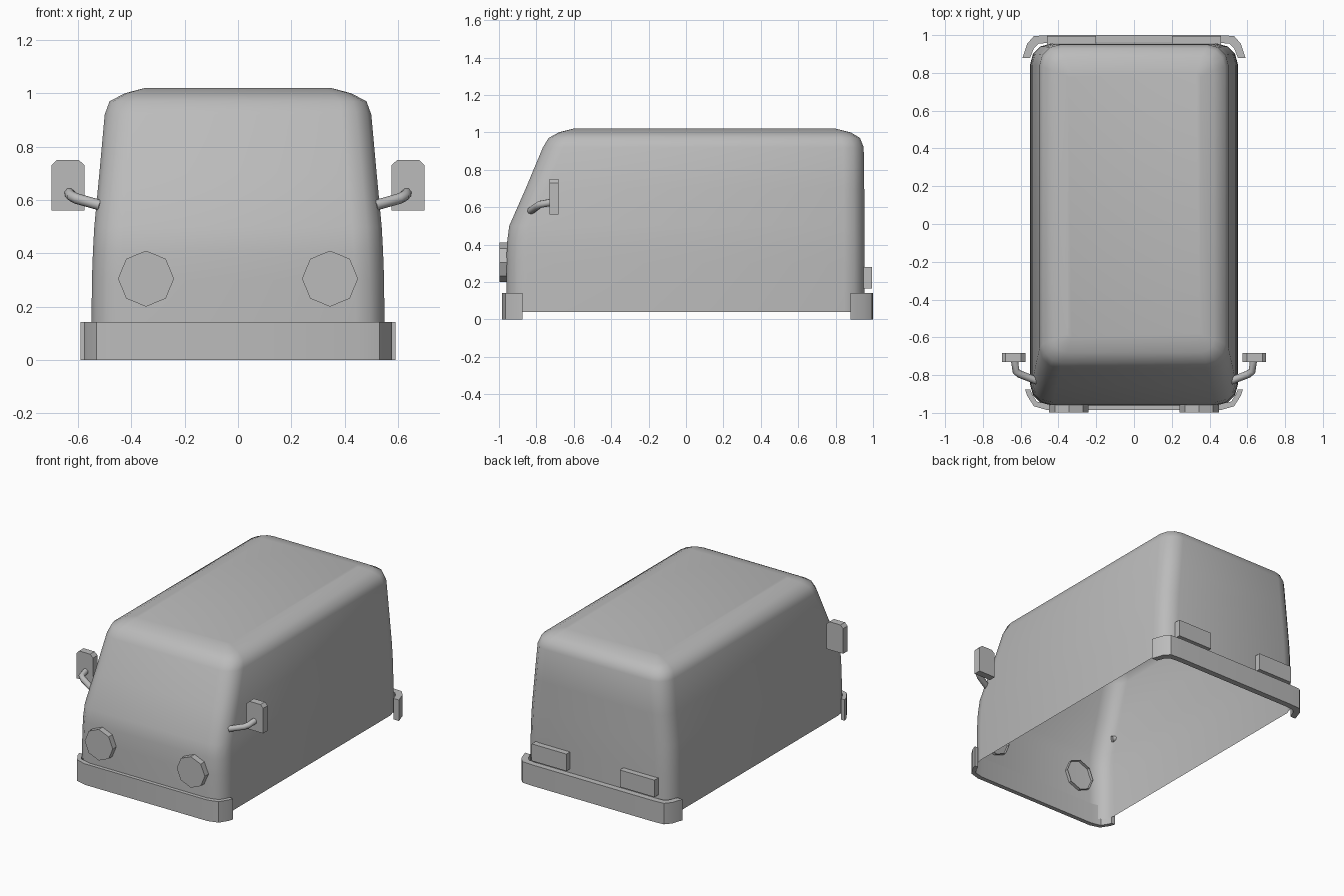
import bpy, bmesh, math
from mathutils import Vector, Matrix

if "Cube" in bpy.data.objects:
    bpy.data.objects.remove(bpy.data.objects["Cube"])

GREY = (0.5, 0.5, 0.5, 1)
paint = bpy.data.materials.new("plain_grey")
paint.use_nodes = True
paint.diffuse_color = GREY
paint.node_tree.nodes["Principled BSDF"].inputs["Base Color"].default_value = GREY


def finish(name, bm, angle=None, fix=True):
    if fix:
        bmesh.ops.recalc_face_normals(bm, faces=bm.faces)
    mesh = bpy.data.meshes.new(name)
    bm.to_mesh(mesh)
    bm.free()
    mesh.materials.append(paint)
    ob = bpy.data.objects.new(name, mesh)
    bpy.context.collection.objects.link(ob)
    if angle:
        bpy.ops.object.select_all(action='DESELECT')
        ob.select_set(True)
        bpy.context.view_layer.objects.active = ob
        bpy.ops.object.shade_smooth_by_angle(angle=math.radians(angle))
    return ob


def rounded_ring(bm, z, half, front, back, r, steps=3):
    """Loop of vertices around a rounded rectangle at height z."""
    centres = [(half - r, back - r), (r - half, back - r),
               (r - half, front + r), (half - r, front + r)]
    ring = []
    for i, (cx, cy) in enumerate(centres):
        for k in range(steps + 1):
            a = math.radians(90) * (i + k / steps)
            ring.append(bm.verts.new((cx + r * math.cos(a), cy + r * math.sin(a), z)))
    return ring


def prism(name, outline, axis, start, depth, angle=None):
    """Extrude a flat outline along y or z."""
    bm = bmesh.new()
    place = (lambda a, b: (a, b, start)) if axis == 'z' else (lambda a, b: (a, start, b))
    face = bm.faces.new([bm.verts.new(place(a, b)) for a, b in outline])
    new = bmesh.ops.extrude_face_region(bm, geom=[face])["geom"]
    shift = Vector((0, 0, depth)) if axis == 'z' else Vector((0, depth, 0))
    bmesh.ops.translate(bm, verts=[g for g in new if isinstance(g, bmesh.types.BMVert)], vec=shift)
    return finish(name, bm, angle)


# Body shell, open underneath: height, half width, front, back, corner radius
sections = [(0.04, 0.55, -0.96, 0.955, 0.11), (0.30, 0.548, -0.96, 0.955, 0.11),
            (0.41, 0.544, -0.957, 0.955, 0.11), (0.50, 0.539, -0.945, 0.954, 0.11),
            (0.70, 0.52, -0.857, 0.953, 0.11), (0.92, 0.50, -0.765, 0.95, 0.11),
            (0.97, 0.482, -0.735, 0.93, 0.10), (1.0, 0.425, -0.68, 0.88, 0.07),
            (1.02, 0.35, -0.60, 0.80, 0.02)]
bm = bmesh.new()
rings = [rounded_ring(bm, *s) for s in sections]
for low, high in zip(rings, rings[1:]):
    n = len(low)
    for i in range(n):
        j = (i + 1) % n
        bm.faces.new((low[i], low[j], high[j], high[i]))
bm.faces.new(rings[-1])
finish("body_shell", bm, 60, fix=False)


# Wrap-around bumpers
def bumper(name, outer, inner):
    half = outer + inner[::-1]
    outline = outer[::-1] + [(-x, y) for x, y in outer] + \
        [(-x, y) for x, y in inner[::-1]] + inner
    prism(name, outline, 'z', 0, 0.142, 25)


bumper("front_bumper",
       [(0.46, -0.985), (0.53, -0.965), (0.565, -0.91), (0.577, -0.875)],
       [(0.45, -0.955), (0.515, -0.94), (0.54, -0.90), (0.55, -0.875)])
bumper("rear_bumper",
       [(0.45, 1.0), (0.53, 0.995), (0.565, 0.955), (0.59, 0.88)],
       [(0.44, 0.96), (0.505, 0.955), (0.53, 0.93), (0.55, 0.88)])

for side, s in (("left", 1), ("right", -1)):
    # Eight-sided headlight, open at the back
    bm = bmesh.new()
    bmesh.ops.create_cone(bm, cap_ends=True, segments=8, radius1=0.105, radius2=0.105, depth=0.06,
                          matrix=Matrix.Translation((s * 0.345, -0.968, 0.305))
                          @ Matrix.Rotation(math.pi / 2, 4, 'X'))
    rear = [f for f in bm.faces if f.calc_center_median().y > -0.95]
    bmesh.ops.delete(bm, geom=rear, context='FACES_ONLY')
    finish(side + "_headlight", bm)

    # Rear lamp block
    prism(side + "_rear_lamp", [(s * 0.2, 0.165), (s * 0.46, 0.165),
                                (s * 0.46, 0.28), (s * 0.2, 0.28)], 'y', 0.94, 0.054)

    # Mirror plate with clipped top corners
    plate = [(0.575, 0.56), (0.70, 0.56), (0.70, 0.73), (0.68, 0.75), (0.597, 0.75), (0.575, 0.73)]
    prism(side + "_mirror", [(s * x, z) for x, z in plate], 'y', -0.73, 0.048)

    # Bent mirror arm
    curve = bpy.data.curves.new(side + "_mirror_arm", 'CURVE')
    curve.dimensions = '3D'
    curve.bevel_depth = 0.02
    curve.bevel_resolution = 2
    curve.use_fill_caps = True
    path = [(0.515, -0.83, 0.58), (0.605, -0.795, 0.605), (0.625, -0.78, 0.615), (0.632, -0.725, 0.625)]
    spline = curve.splines.new('POLY')
    spline.points.add(len(path) - 1)
    for p, (x, y, z) in zip(spline.points, path):
        p.co = (s * x, y, z, 1)
    curve.materials.append(paint)
    arm = bpy.data.objects.new(side + "_mirror_arm", curve)
    bpy.context.collection.objects.link(arm)
